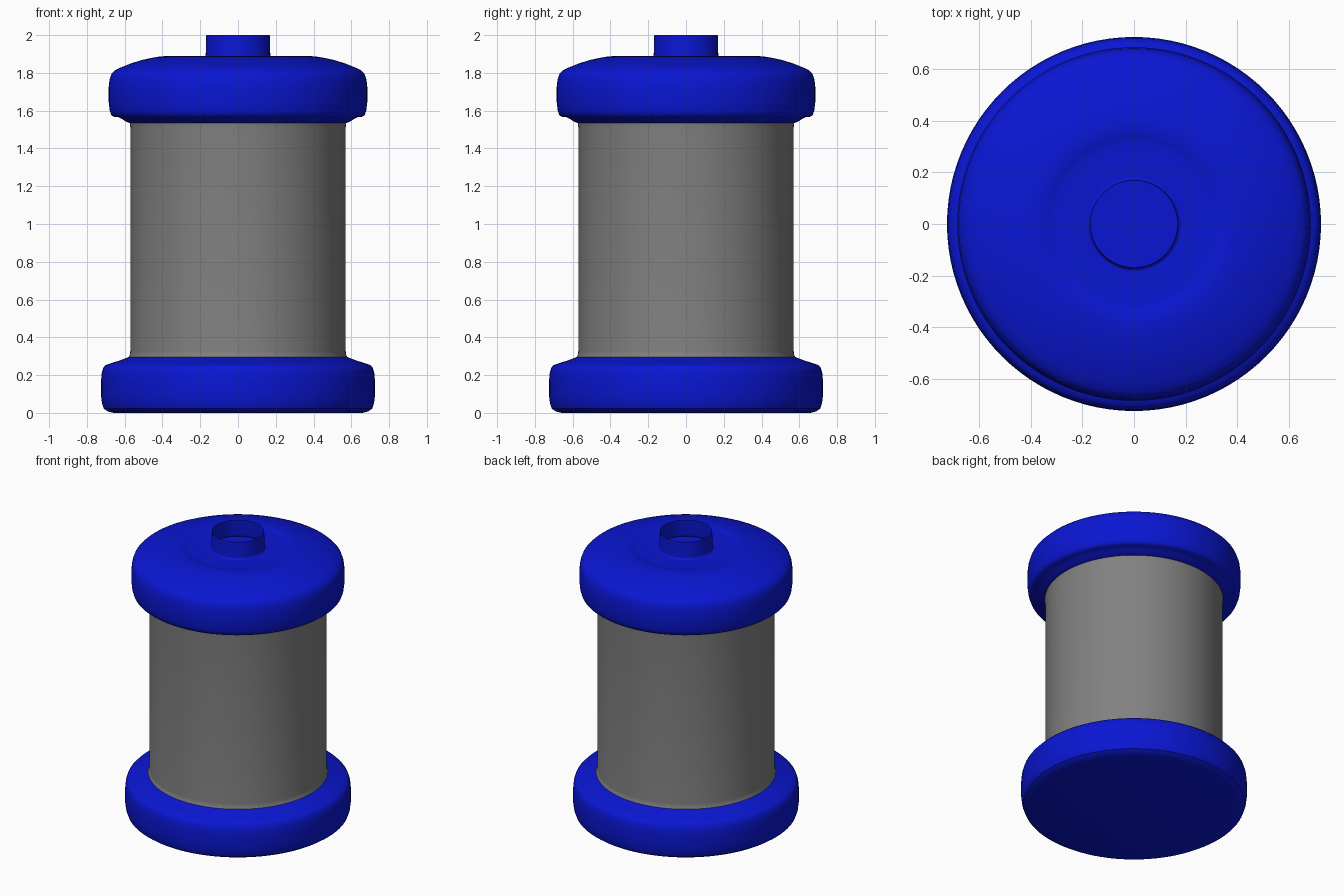
import bpy, bmesh, math

if "Cube" in bpy.data.objects:
    bpy.data.objects.remove(bpy.data.objects["Cube"])

SEGMENTS = 96


def lathe(name, profile, material, angle=35):
    """Spin a (radius, height) profile around the z axis."""
    bm = bmesh.new()
    rings = []
    for r, z in profile:
        if r == 0:
            rings.append([bm.verts.new((0, 0, z))])
        else:
            rings.append([bm.verts.new((r * math.cos(2 * math.pi * i / SEGMENTS),
                                        r * math.sin(2 * math.pi * i / SEGMENTS), z))
                          for i in range(SEGMENTS)])
    for a, b in zip(rings, rings[1:]):
        for i in range(SEGMENTS):
            j = (i + 1) % SEGMENTS
            if len(a) == 1:
                bm.faces.new((a[0], b[j], b[i]))
            elif len(b) == 1:
                bm.faces.new((a[i], a[j], b[0]))
            else:
                bm.faces.new((a[i], a[j], b[j], b[i]))
    mesh = bpy.data.meshes.new(name)
    bm.to_mesh(mesh)
    bm.free()
    obj = bpy.data.objects.new(name, mesh)
    bpy.context.collection.objects.link(obj)
    mesh.materials.append(material)
    bpy.ops.object.select_all(action='DESELECT')
    obj.select_set(True)
    bpy.context.view_layer.objects.active = obj
    bpy.ops.object.shade_smooth_by_angle(angle=math.radians(angle))
    return obj


def colour(name, rgb):
    mat = bpy.data.materials.new(name)
    mat.diffuse_color = (*rgb, 1)
    mat.use_nodes = True
    mat.node_tree.nodes["Principled BSDF"].inputs["Base Color"].default_value = mat.diffuse_color
    return mat


blue = colour("blue_plastic", (0.003, 0.008, 0.65))
grey = colour("dark_grey", (0.22, 0.22, 0.22))

# Base: flat foot with rounded rim, sloping up to the cylinder
lathe("base", [(0, 0), (0.66, 0), (0.69, 0.008), (0.71, 0.022), (0.72, 0.05),
               (0.725, 0.09), (0.725, 0.17), (0.721, 0.215), (0.713, 0.24),
               (0.70, 0.254), (0.67, 0.264), (0.63, 0.276), (0.595, 0.289),
               (0.575, 0.298), (0.565, 0.298)], blue)

# Body: plain cylinder with tiny flares where it meets the end caps
lathe("body", [(0.578, 0.296), (0.572, 0.31), (0.57, 0.33), (0.57, 1.51),
               (0.572, 1.53), (0.574, 1.54)], grey)

# Cap: underside step, rounded side, domed top with a shallow central dish
lathe("cap", [(0.565, 1.535), (0.575, 1.535), (0.595, 1.543), (0.615, 1.556),
              (0.635, 1.566), (0.66, 1.568), (0.671, 1.577), (0.679, 1.60),
              (0.685, 1.65), (0.685, 1.72), (0.68, 1.765), (0.67, 1.795),
              (0.652, 1.813), (0.62, 1.829), (0.57, 1.849), (0.51, 1.868),
              (0.45, 1.881), (0.41, 1.887), (0.38, 1.889), (0.355, 1.887),
              (0.335, 1.882), (0.32, 1.878), (0.305, 1.877), (0.17, 1.877),
              (0, 1.877)], blue, 40)

# Nozzle: open thin-walled tube with a small fillet at its foot
lathe("nozzle", [(0.182, 1.877), (0.176, 1.879), (0.172, 1.885), (0.171, 1.895),
                 (0.168, 2.0)], blue, 60)
